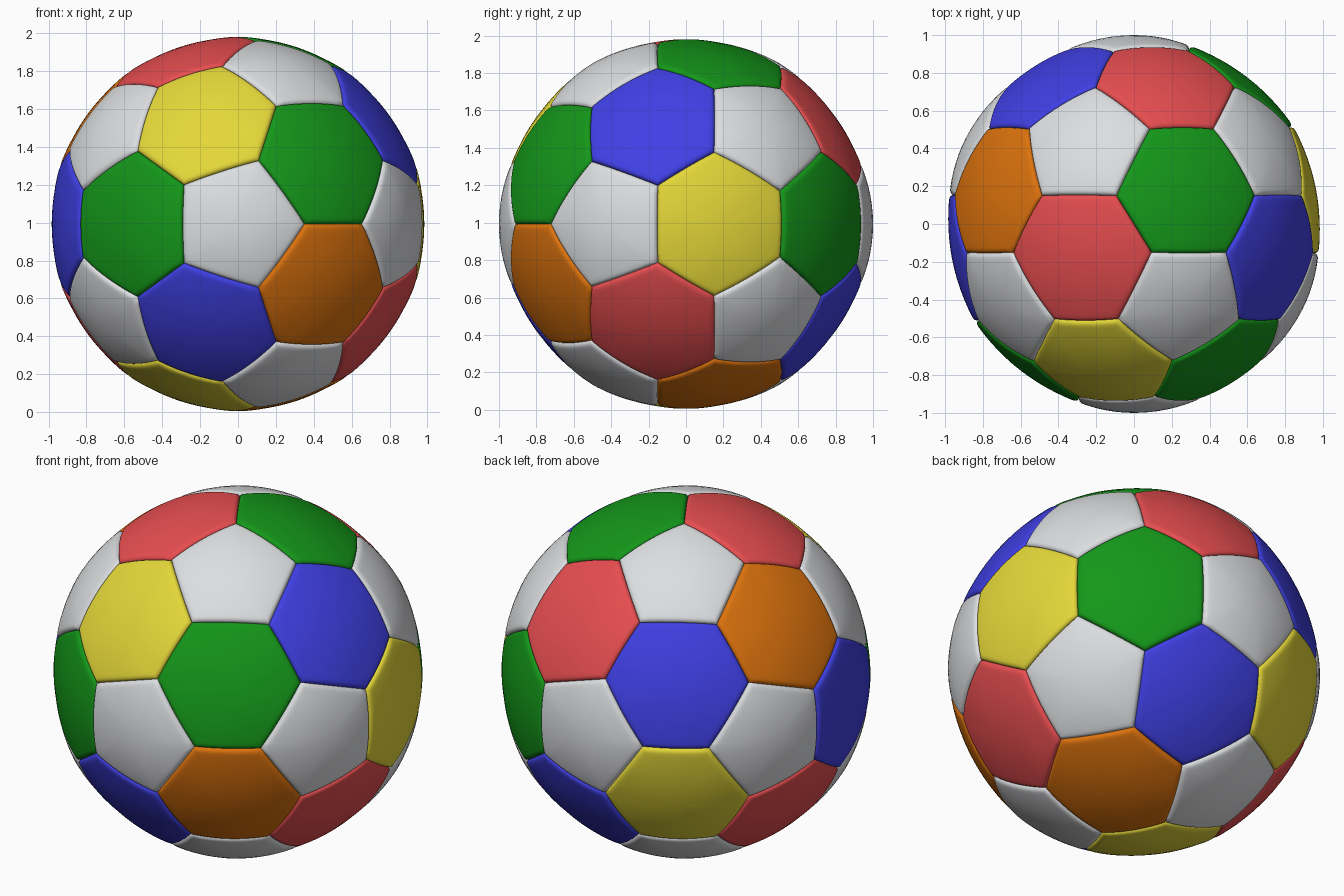
import bpy, bmesh, math
from mathutils import Vector

if "Cube" in bpy.data.objects:
    bpy.data.objects.remove(bpy.data.objects["Cube"])

CENTRE = Vector((0, 0, 0.993))
CUT = 0.35          # how far along each icosahedron edge the corners are cut
SEAM = 0.966        # radius at the bottom of the seams
STEPS = 10          # divisions along each panel side

COLOURS = {
    "white": (0.72, 0.73, 0.75), "red": (0.80, 0.075, 0.08),
    "green": (0.007, 0.31, 0.010), "blue": (0.05, 0.05, 0.78),
    "yellow": (0.78, 0.68, 0.04), "orange": (0.72, 0.17, 0.004),
}
mats = {}
for name, rgb in COLOURS.items():
    mats[name] = bpy.data.materials.new(name)
    mats[name].diffuse_color = (*rgb, 1)


def ring_dir(angle, y):
    """Unit direction at an angle in the xz plane, at height y on the axis."""
    r = math.sqrt(1 - y * y)
    a = math.radians(angle)
    return Vector((r * math.cos(a), y, r * math.sin(a)))


def panel(name, corners, centre_r, rim_r, colour):
    """Puffed panel: concentric rings around the middle, rounded down into the seam."""
    mid = sum(corners, Vector()) / len(corners)
    n = len(corners)
    # make the loop run anticlockwise seen from outside
    if (corners[0] - mid).cross(corners[1] - mid).dot(mid) < 0:
        corners = corners[::-1]
    outline = [corners[i].lerp(corners[(i + 1) % n], k / STEPS)
               for i in range(n) for k in range(STEPS)]
    bm = bmesh.new()
    hub = bm.verts.new(CENTRE + mid.normalized() * centre_r)
    prev = None
    for s in (0.15, 0.3, 0.45, 0.6, 0.75, 0.85, 0.91, 0.94, 0.96, 0.975, 0.988, 0.996, 1.0):
        r = centre_r + (rim_r - centre_r) * s * s
        u = max(0, (s - 0.91) / 0.09)
        r -= (rim_r - SEAM) * (1 - math.sqrt(1 - u * u))
        ring = [bm.verts.new(CENTRE + mid.lerp(p, s).normalized() * r) for p in outline]
        m = len(ring)
        for i in range(m):
            j = (i + 1) % m
            if prev:
                bm.faces.new((prev[i], ring[i], ring[j], prev[j]))
            else:
                bm.faces.new((hub, ring[i], ring[j]))
        prev = ring
    for f in bm.faces:
        f.smooth = True
    me = bpy.data.meshes.new(name)
    bm.to_mesh(me)
    bm.free()
    me.materials.append(mats[colour])
    bpy.context.collection.objects.link(bpy.data.objects.new(name, me))


# icosahedron directions: front and back poles plus two staggered rings
H = 1 / math.sqrt(5)
front, back = Vector((0, -1, 0)), Vector((0, 1, 0))
fr = [ring_dir(72 * k, -H) for k in range(5)]
br = [ring_dir(36 + 72 * k, H) for k in range(5)]
points = [front, back] + fr + br


def corner(a, b):
    return a.lerp(b, CUT).normalized()


# white pentagon panels, one at each icosahedron corner
for i, p in enumerate(points):
    near = [q for q in points if 0.3 < p.dot(q) < 0.6]
    u = (near[0] - p * p.dot(near[0])).normalized()
    v = p.cross(u)
    near.sort(key=lambda q: math.atan2(q.dot(v), q.dot(u)))
    panel(f"pentagon_panel_{i + 1}", [corner(p, q) for q in near], 1.0, 0.988, "white")

# coloured hexagon panels, in four bands from front to back
bands = {
    "front": [(front, fr[k], fr[(k + 1) % 5]) for k in range(5)],
    "front_middle": [(fr[k], fr[(k + 1) % 5], br[k]) for k in range(5)],
    "back_middle": [(br[k - 1], br[k], fr[k]) for k in range(5)],
    "back": [(back, br[k - 1], br[k]) for k in range(5)],
}
band_colours = {
    "front": "green yellow green blue orange",
    "front_middle": "blue red blue yellow red",
    "back_middle": "yellow green orange red orange",
    "back": "green red blue yellow blue",
}
for band, triangles in bands.items():
    for k, (a, b, c) in enumerate(triangles):
        hexagon = [corner(a, b), corner(b, a), corner(b, c),
                   corner(c, b), corner(c, a), corner(a, c)]
        panel(f"hexagon_panel_{band}_{k + 1}", hexagon, 0.981, 0.989,
              band_colours[band].split()[k])

for m in bpy.data.materials:
    if m.users and not m.is_grease_pencil:
        m.use_nodes = True
        m.node_tree.nodes["Principled BSDF"].inputs["Base Color"].default_value = m.diffuse_color
